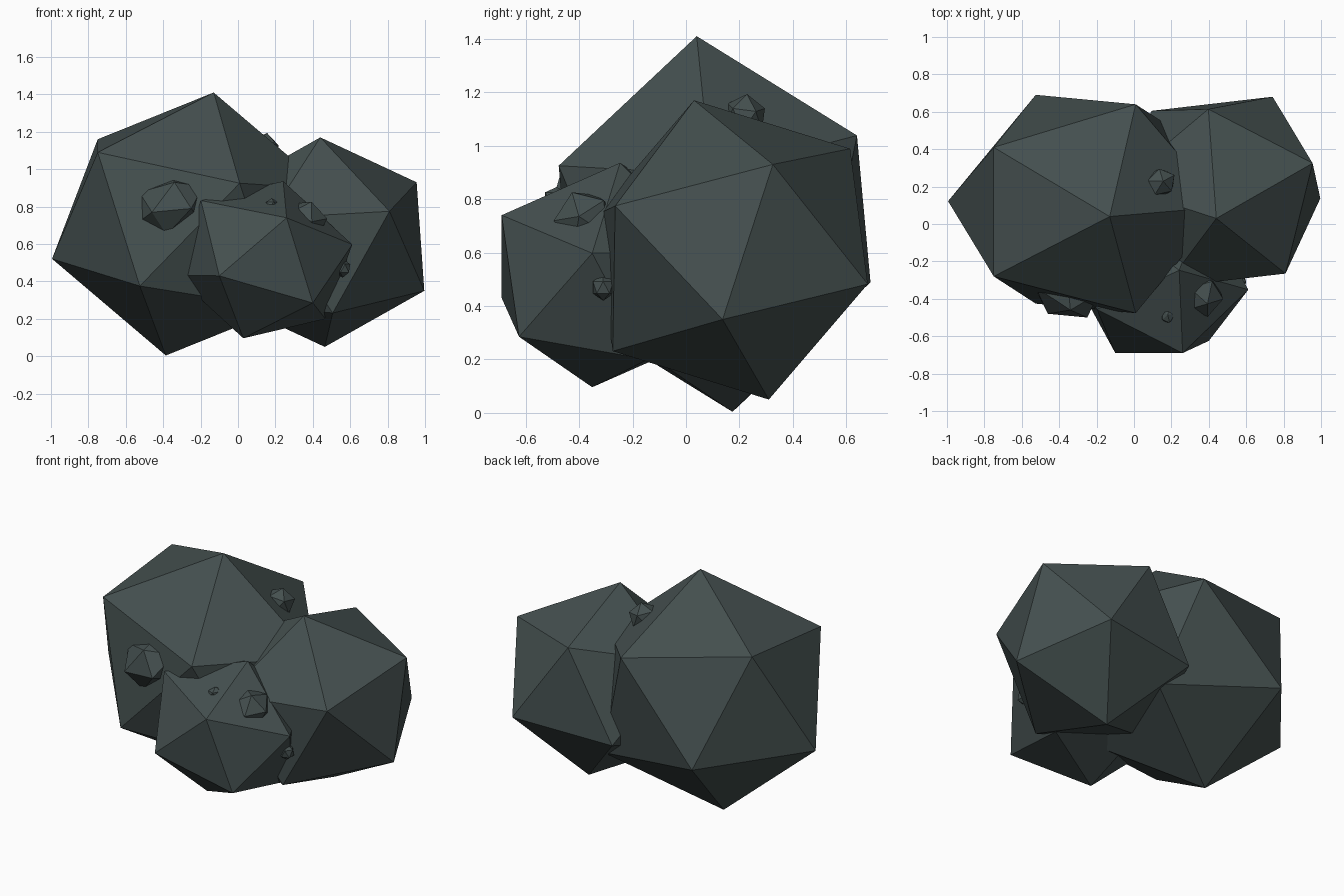
import bpy
import bmesh
from mathutils import Matrix, Vector

default = bpy.data.objects.get("Cube")
if default:
    bpy.data.objects.remove(default, do_unlink=True)

# Dark grey-green stone
stone = bpy.data.materials.new("dark_stone")
stone.use_nodes = True
color = (0.058, 0.079, 0.078, 1)
stone.diffuse_color = color
stone.node_tree.nodes["Principled BSDF"].inputs["Base Color"].default_value = color


def columns(vectors):
    return Matrix(vectors).transposed()


def boulder(name, center, corners=None, size=None, turn=(0, 0, 0)):
    """Twenty-sided rock, stretched so one face lands on three corners,
    or given a plain size and rotation."""
    bm = bmesh.new()
    bmesh.ops.create_icosphere(bm, subdivisions=1, radius=1)
    bm.faces.ensure_lookup_table()
    c = Vector(center)
    if corners:
        source = columns([v.co for v in bm.faces[0].verts])
        target = columns([Vector(p) - c for p in corners])
        shape = target @ source.inverted()
    else:
        from mathutils import Euler
        shape = Euler(turn).to_matrix() @ Matrix.Diagonal(size)
    for v in bm.verts:
        v.co = shape @ v.co
    bmesh.ops.recalc_face_normals(bm, faces=bm.faces)
    mesh = bpy.data.meshes.new(name)
    bm.to_mesh(mesh)
    bm.free()
    mesh.materials.append(stone)
    obj = bpy.data.objects.new(name, mesh)
    obj.location = c
    bpy.context.collection.objects.link(obj)
    return obj


# Three main rocks
boulder("large_rock", (-0.258, 0.107, 0.707),
        [(-0.13, 0.04, 1.41), (-0.75, 0.41, 1.16), (-0.75, -0.28, 1.09)])
boulder("left_rock", (0.452, 0.17, 0.61),
        [(0.44, 0.03, 1.17), (0.955, 0.325, 0.93), (0.81, -0.265, 0.775)])
boulder("front_rock", (0.135, -0.299, 0.516),
        [(0.26, -0.69, 0.74), (-0.1, -0.69, 0.43), (0.4, -0.625, 0.285)])

# Small lumps set into their surfaces
boulder("right_lump", (-0.37, -0.335, 0.805),
        [(-0.46, -0.48, 0.77), (-0.25, -0.5, 0.79), (-0.34, -0.46, 0.93)])
boulder("front_lump", (0.36, -0.38, 0.72), size=(0.12, 0.12, 0.12), turn=(0.4, 0.3, 0))
boulder("top_lump", (0.14, 0.22, 1.105), size=(0.09, 0.08, 0.09), turn=(0, 0.2, 0.5))
boulder("front_chip", (0.18, -0.485, 0.81), size=(0.04, 0.05, 0.035))
boulder("side_chip", (0.56, -0.31, 0.47), size=(0.045, 0.045, 0.05))
